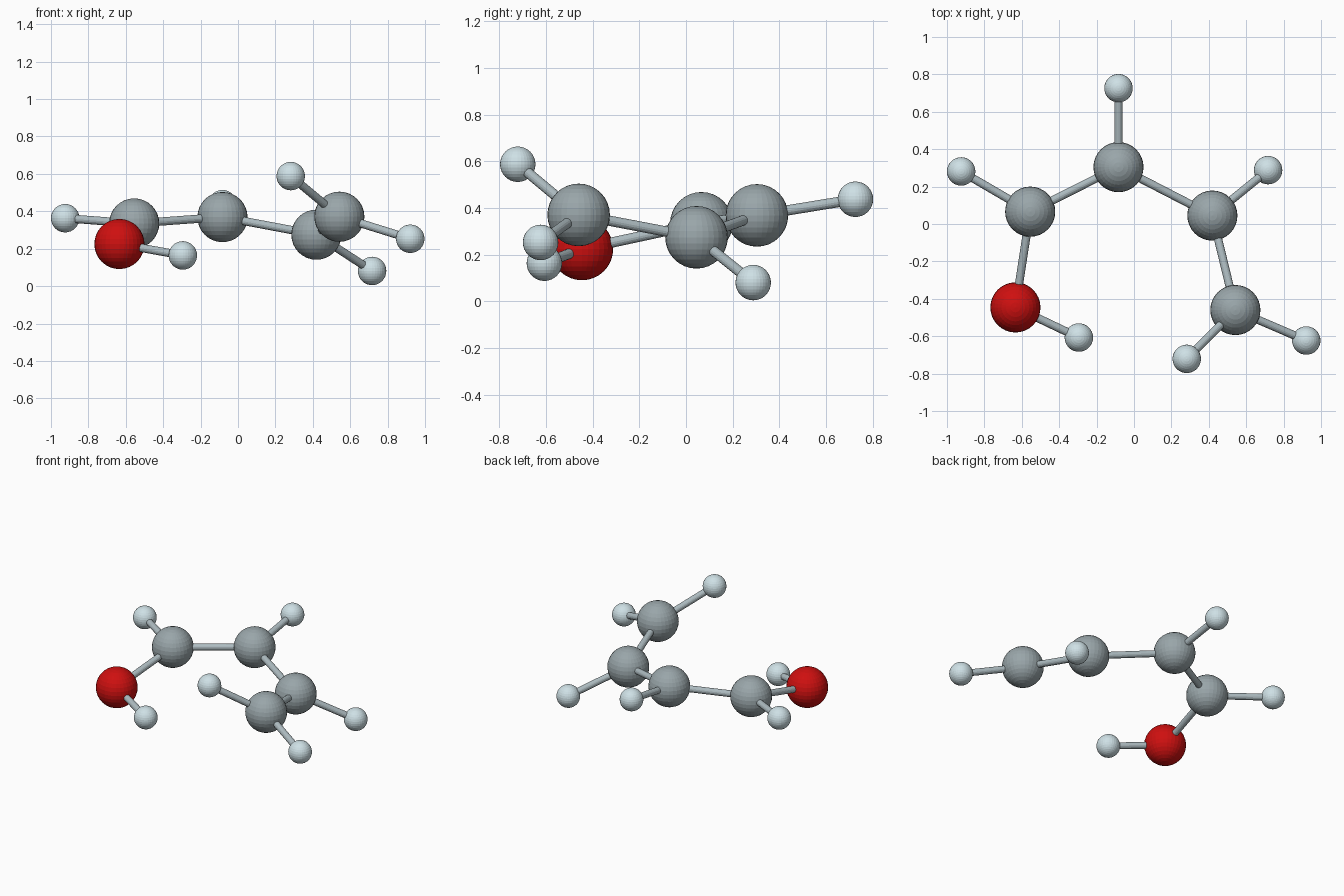
import bpy
from mathutils import Vector

if "Cube" in bpy.data.objects:
    bpy.data.objects.remove(bpy.data.objects["Cube"])


def material(name, rgb):
    m = bpy.data.materials.new(name)
    m.diffuse_color = (*rgb, 1.0)
    m.use_nodes = True
    m.node_tree.nodes["Principled BSDF"].inputs["Base Color"].default_value = m.diffuse_color
    return m


CARBON = material("carbon_grey", (0.32, 0.38, 0.40))
HYDROGEN = material("hydrogen_pale", (0.62, 0.75, 0.79))
OXYGEN = material("oxygen_red", (0.62, 0.005, 0.005))
STICK = material("bond_grey", (0.42, 0.50, 0.53))

BIG, SMALL, BOND = 0.134, 0.076, 0.022

# Atoms: position, radius, material
atoms = {
    "carbon_1": ((-0.555, 0.066, 0.335), BIG, CARBON),
    "carbon_2": ((-0.083, 0.304, 0.369), BIG, CARBON),
    "carbon_3": ((0.419, 0.045, 0.275), BIG, CARBON),
    "carbon_4": ((0.542, -0.460, 0.371), BIG, CARBON),
    "oxygen": ((-0.634, -0.446, 0.225), BIG, OXYGEN),
    "hydrogen_1": ((-0.924, 0.281, 0.363), SMALL, HYDROGEN),
    "hydrogen_2": ((-0.083, 0.726, 0.438), SMALL, HYDROGEN),
    "hydrogen_3": ((0.717, 0.288, 0.081), SMALL, HYDROGEN),
    "hydrogen_4": ((0.921, -0.623, 0.253), SMALL, HYDROGEN),
    "hydrogen_5": ((0.282, -0.721, 0.588), SMALL, HYDROGEN),
    "hydrogen_6": ((-0.295, -0.607, 0.164), SMALL, HYDROGEN),
}

for name, (pos, radius, mat) in atoms.items():
    bpy.ops.mesh.primitive_uv_sphere_add(segments=32, ring_count=16,
                                         radius=radius, location=pos)
    ob = bpy.context.object
    ob.name = name
    ob.data.materials.append(mat)

# Bonds: a round stick between each pair of atom centres
bonds = [
    ("carbon_1", "carbon_2"), ("carbon_2", "carbon_3"), ("carbon_3", "carbon_4"),
    ("carbon_1", "oxygen"), ("oxygen", "hydrogen_6"),
    ("carbon_1", "hydrogen_1"), ("carbon_2", "hydrogen_2"),
    ("carbon_3", "hydrogen_3"), ("carbon_4", "hydrogen_4"),
    ("carbon_4", "hydrogen_5"),
]

for i, (a, b) in enumerate(bonds, 1):
    p, q = Vector(atoms[a][0]), Vector(atoms[b][0])
    d = q - p
    bpy.ops.mesh.primitive_cylinder_add(
        vertices=16, radius=BOND, depth=d.length, location=(p + q) / 2,
        rotation=d.to_track_quat('Z', 'Y').to_euler())
    ob = bpy.context.object
    ob.name = f"bond_{i}"
    ob.data.materials.append(STICK)
